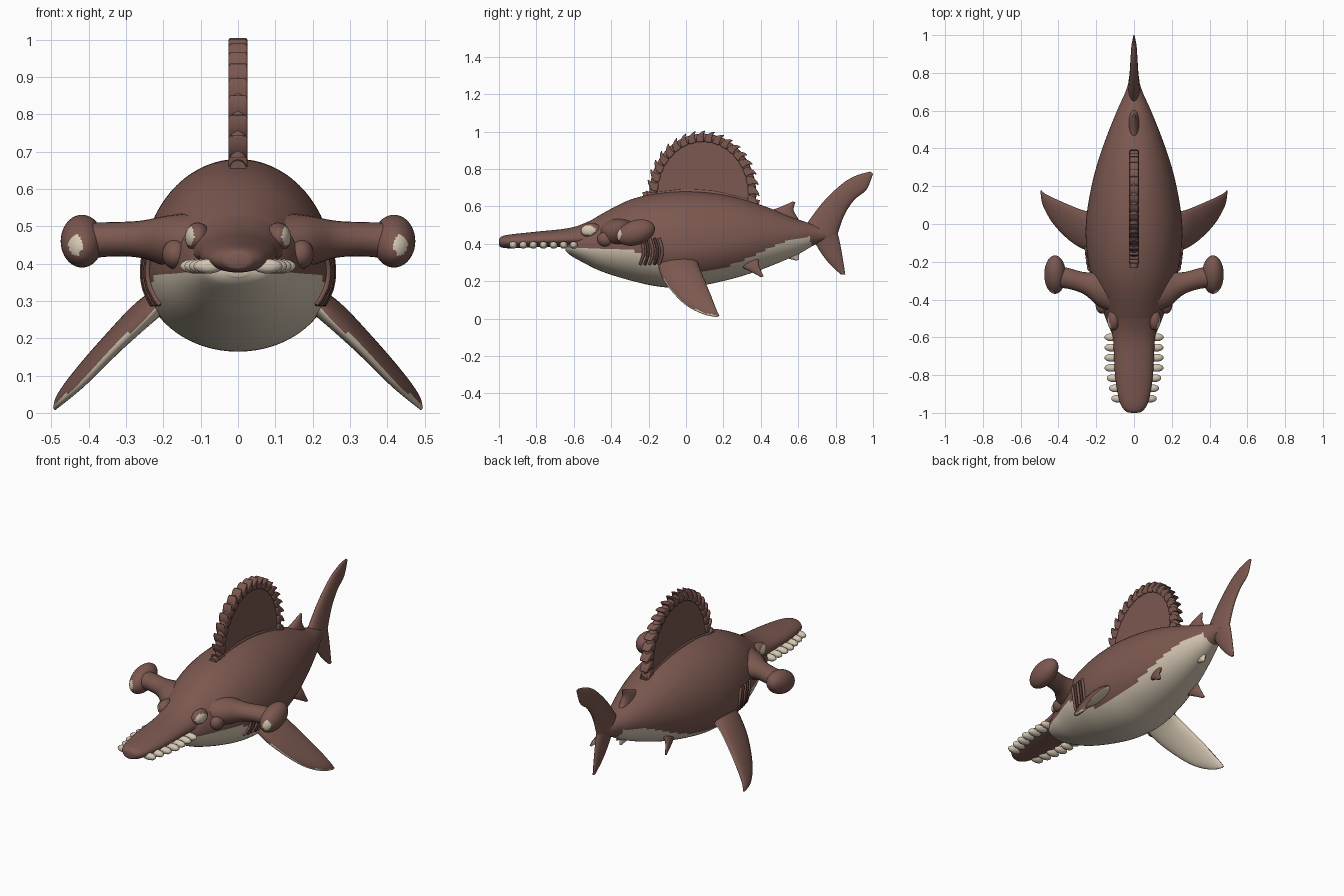
import bpy, math
from mathutils import Vector, Matrix

if "Cube" in bpy.data.objects:
    bpy.data.objects.remove(bpy.data.objects["Cube"])


def material(name, col):
    m = bpy.data.materials.new(name)
    m.diffuse_color = (*col, 1)
    m.use_nodes = True
    m.node_tree.nodes["Principled BSDF"].inputs["Base Color"].default_value = m.diffuse_color
    return m


BROWN = material("brown skin", (0.20, 0.098, 0.080))
TAN = material("tan belly", (0.66, 0.57, 0.45))
DARK = material("dark gill brown", (0.075, 0.036, 0.03))


def smooth_rows(rows, steps):
    """Catmull-Rom interpolation through rows of numbers."""
    out = []
    n = len(rows)
    for i in range(n - 1):
        p = [rows[max(0, min(n - 1, i + k))] for k in (-1, 0, 1, 2)]
        for s in range(steps):
            t = s / steps
            out.append([0.5 * (2 * b + (c - a) * t + (2 * a - 5 * b + 4 * c - d) * t * t
                               + (3 * b - a - 3 * c + d) * t ** 3)
                        for a, b, c, d in zip(*p)])
    out.append(list(rows[-1]))
    return out


def lerp_table(table, y):
    for (a, u), (b, v) in zip(table, table[1:]):
        if y <= b:
            return u + (v - u) * max(0, (y - a) / (b - a))
    return table[-1][1]


def finish(name, verts, faces, mats=(BROWN,), rule=None, mirror=False, angle=50):
    me = bpy.data.meshes.new(name)
    me.from_pydata([tuple(v) for v in verts], [], faces)
    ob = bpy.data.objects.new(name, me)
    bpy.context.collection.objects.link(ob)
    for m in mats:
        me.materials.append(m)
    bpy.ops.object.select_all(action='DESELECT')
    ob.select_set(True)
    bpy.context.view_layer.objects.active = ob
    bpy.ops.object.mode_set(mode='EDIT')
    bpy.ops.mesh.select_all(action='SELECT')
    bpy.ops.mesh.normals_make_consistent(inside=False)
    bpy.ops.object.mode_set(mode='OBJECT')
    if rule:
        for f in me.polygons:
            f.material_index = int(rule(f.center, f.normal))
    bpy.ops.object.shade_smooth_by_angle(angle=math.radians(angle))
    if mirror:
        ob.modifiers.new("mirror", 'MIRROR').use_mirror_merge = False
    return ob


def loft(name, rings, **kw):
    n = len(rings[0])
    verts = [p for r in rings for p in r]
    faces = [(i * n + j, i * n + (j + 1) % n, (i + 1) * n + (j + 1) % n, (i + 1) * n + j)
             for i in range(len(rings) - 1) for j in range(n)]
    faces += [tuple(range(n)), tuple(range(len(verts) - n, len(verts)))]
    return finish(name, verts, faces, **kw)


def hull(name, stations, steps, seg, **kw):
    """Rounded body along y from rows of (y, half width, top, bottom, widest z)."""
    rings = []
    for y, w, top, bot, mid in smooth_rows(stations, steps):
        ring = []
        for k in range(seg):
            a = 2 * math.pi * k / seg
            s = math.sin(a)
            ring.append((w * math.cos(a), y, mid + s * (top - mid if s > 0 else mid - bot)))
        rings.append(ring)
    return loft(name, rings, **kw)


def fin(name, sections, **kw):
    """Lens-shaped fin from rows of (leading xyz, trailing xyz, half thickness)."""
    rows = smooth_rows(sections, 6)
    rings = []
    for i, r in enumerate(rows):
        lead, trail = Vector(r[:3]), Vector(r[3:6])
        a, b = rows[max(0, i - 1)], rows[min(len(rows) - 1, i + 1)]
        span = Vector(b[:3]) + Vector(b[3:6]) - Vector(a[:3]) - Vector(a[3:6])
        nrm = (trail - lead).cross(span).normalized()
        rings.append([lead.lerp(trail, (1 - math.cos(t)) / 2) + nrm * r[6] * math.sin(t)
                      for t in (2 * math.pi * k / 20 for k in range(20))])
    return loft(name, rings, angle=70, **kw)


def ellipsoid(name, c, r, tilt=0, seg=28, **kw):
    rot = Matrix.Rotation(tilt, 3, 'X')
    rings = []
    for i in range(1, seg // 2):
        p = math.pi * i / (seg // 2)
        rings.append([Vector(c) + rot @ Vector((r[0] * math.sin(p) * math.cos(q),
                                                r[1] * math.cos(p),
                                                r[2] * math.sin(p) * math.sin(q)))
                      for q in (2 * math.pi * k / seg for k in range(seg))])
    return loft(name, rings, **kw)


def tube(name, pts, rad, **kw):
    rings = []
    for i, p in enumerate(pts):
        d = (Vector(pts[min(i + 1, len(pts) - 1)]) - Vector(pts[max(i - 1, 0)])).normalized()
        u = d.cross(Vector((1, 0, 0))).normalized()
        v = d.cross(u)
        rings.append([Vector(p) + (u * math.cos(t) + v * math.sin(t)) * rad
                      for t in (2 * math.pi * k / 10 for k in range(10))])
    return loft(name, rings, **kw)


# Body with a pale belly below a wavy flank line
BODY = [(-.645, .03, .40, .365, .38), (-.62, .09, .43, .34, .385), (-.55, .13, .495, .30, .385),
        (-.45, .168, .56, .252, .385), (-.3, .222, .635, .205, .385), (-.15, .25, .67, .172, .38),
        (0, .255, .68, .165, .38), (.15, .235, .67, .19, .39), (.3, .2, .64, .228, .41),
        (.45, .15, .59, .28, .43), (.6, .09, .53, .345, .445), (.7, .045, .50, .40, .45),
        (.78, .02, .48, .42, .45)]
FLANK = [(-.7, .385), (-.6, .38), (-.3, .37), (-.2, .33), (-.1, .25), (.05, .24), (.2, .27),
         (.35, .33), (.45, .38), (.55, .42), (.66, .44), (.69, .3)]
hull("body", BODY, 12, 72, mats=(BROWN, TAN), rule=lambda c, n: c.z < lerp_table(FLANK, c.y))

# Long flat snout
hull("snout", [(-1, .015, .42, .395, .41), (-.99, .045, .437, .382, .41), (-.94, .076, .45, .376, .412),
               (-.8, .1, .465, .382, .418), (-.6, .112, .49, .385, .425), (-.45, .14, .555, .39, .43)],
     8, 36)

# Teeth sticking out along the snout
for i in range(7):
    y = -.60 - .054 * i
    x = .115 - .012 * max(0, i - 3)
    ellipsoid(f"tooth_{i + 1}", (x, y, .393), (.042, .022, .020), seg=14, mats=(TAN,), mirror=True)

# Hammer stalks and end bulbs with pale forward eye patches
stalk = smooth_rows([(.05, -.36, .46, .13, .085), (.18, -.345, .46, .095, .07),
                     (.26, -.315, .465, .06, .05), (.34, -.29, .465, .055, .046),
                     (.42, -.275, .46, .06, .05)], 6)
loft("hammer_stalk", [[(x, y + ry * math.cos(t), z + rz * math.sin(t))
                       for t in (2 * math.pi * k / 24 for k in range(24))]
                      for x, y, z, ry, rz in stalk], mirror=True)
EYE_DIR = Vector((.42, -.9, .05)).normalized()
ellipsoid("hammer_bulb", (.418, -.268, .46), (.057, .105, .066), math.radians(18), seg=48,
          mats=(BROWN, TAN), mirror=True, rule=lambda c, n: n.dot(EYE_DIR) > .86)

# Brow eyes and nostril bumps
BROW_DIR = Vector((.9, -.42, .1)).normalized()
ellipsoid("brow_eye", (.108, -.505, .47), (.034, .058, .04), seg=32, mats=(BROWN, TAN),
          mirror=True, rule=lambda c, n: n.dot(BROW_DIR) > .78)
ellipsoid("nostril_bump", (.168, -.43, .425), (.035, .045, .04), mirror=True)

# Gill ridges following the flank
body_rows = smooth_rows(BODY, 12)


def flank_x(y, z):
    _, w, top, bot, mid = min(body_rows, key=lambda r: abs(r[0] - y))
    h = top - mid if z > mid else mid - bot
    return w * math.sqrt(max(0, 1 - ((z - mid) / h) ** 2))


for i in range(5):
    pts = []
    for k in range(11):
        t = k / 10
        y = -.245 + .025 * i + .018 * math.sin(math.pi * t)
        z = .43 - .14 * t
        pts.append((flank_x(y, z) + .003, y, z))
    tube(f"gill_{i + 1}", pts, .008, mats=(DARK if i % 2 else BROWN,), mirror=True)

# Pectoral fins, brown above and pale below
fin("pectoral_fin", [(.18, -.15, .33, .18, .06, .32, .035), (.25, -.14, .25, .26, .07, .28, .032),
                     (.33, -.095, .17, .34, .10, .205, .026), (.42, -.005, .075, .42, .135, .12, .02),
                     (.475, .09, .025, .472, .16, .055, .013), (.49, .165, .008, .492, .178, .016, .004)],
    mats=(BROWN, TAN), mirror=True, rule=lambda c, n: n.z < 0)

# Pelvic and anal fins
fin("pelvic_fin", [(.10, .24, .30, .12, .39, .33, .02), (.135, .32, .265, .145, .39, .285, .014),
                   (.155, .40, .222, .157, .415, .226, .004)], mirror=True)
fin("anal_fin", [(0, .46, .33, 0, .62, .38, .022), (0, .54, .322, 0, .605, .34, .014),
                 (0, .59, .31, 0, .605, .315, .004)], mats=(TAN,))

# Second dorsal fin
fin("second_dorsal_fin", [(0, .42, .57, 0, .63, .49, .032), (0, .48, .588, 0, .59, .55, .024),
                          (0, .53, .608, 0, .575, .585, .015), (0, .57, .626, 0, .585, .622, .005)])

# Tail fin lobes
fin("tail_upper_lobe", [(0, .64, .50, 0, .80, .42, .032), (0, .73, .62, 0, .845, .55, .024),
                        (0, .83, .717, 0, .90, .635, .019), (0, .91, .765, 0, .965, .69, .014),
                        (0, .985, .786, 0, 1.0, .775, .004)])
fin("tail_lower_lobe", [(0, .66, .47, 0, .80, .49, .03), (0, .71, .37, 0, .82, .42, .022),
                        (0, .77, .29, 0, .835, .34, .015), (0, .83, .235, 0, .852, .235, .005)])


# Round back sail: thin panel, thick rim, hooked scales
def arc(a, grow=0):
    return Vector((0, .09 + (.262 + grow) * math.cos(a), .665 + (.30 + grow) * math.sin(a)))


def plate(name, outline, half, **kw):
    n = len(outline)
    verts = [Vector((s * half, p.y, p.z)) for s in (-1, 1) for p in outline]
    faces = [tuple(range(n)), tuple(range(n, 2 * n))]
    faces += [(i, (i + 1) % n, n + (i + 1) % n, n + i) for i in range(n)]
    return finish(name, verts, faces, angle=40, **kw)


A0, A1 = math.radians(-12), math.radians(186)
angles = [A0 + (A1 - A0) * k / 48 for k in range(49)]
plate("sail_panel", [arc(a) for a in angles] + [Vector((0, -.15, .60)), Vector((0, .32, .58))], .016)
tube("sail_rim", [arc(a) for a in angles], .024)
tube("sail_base_ridge", [(0, -.23 + .62 * k / 12, lerp_table(
    [(-.23, .655), (0, .68), (.15, .67), (.39, .612)], -.23 + .62 * k / 12)) for k in range(13)], .022)
SCALES = 20
for i in range(SCALES):
    a = A1 - (A1 - A0) * (i + .5) / SCALES
    hook = [(.10, -.02), (.10, .005), (.05, .022), (-.02, .036), (-.085, .042),
            (-.055, .026), (-.045, .01), (-.06, -.02)]
    ob = plate(f"sail_scale_{i + 1}", [arc(a + da, g) for da, g in hook], .026)
    bev = ob.modifiers.new("soft edge", 'BEVEL')
    bev.width, bev.segments = .006, 2
